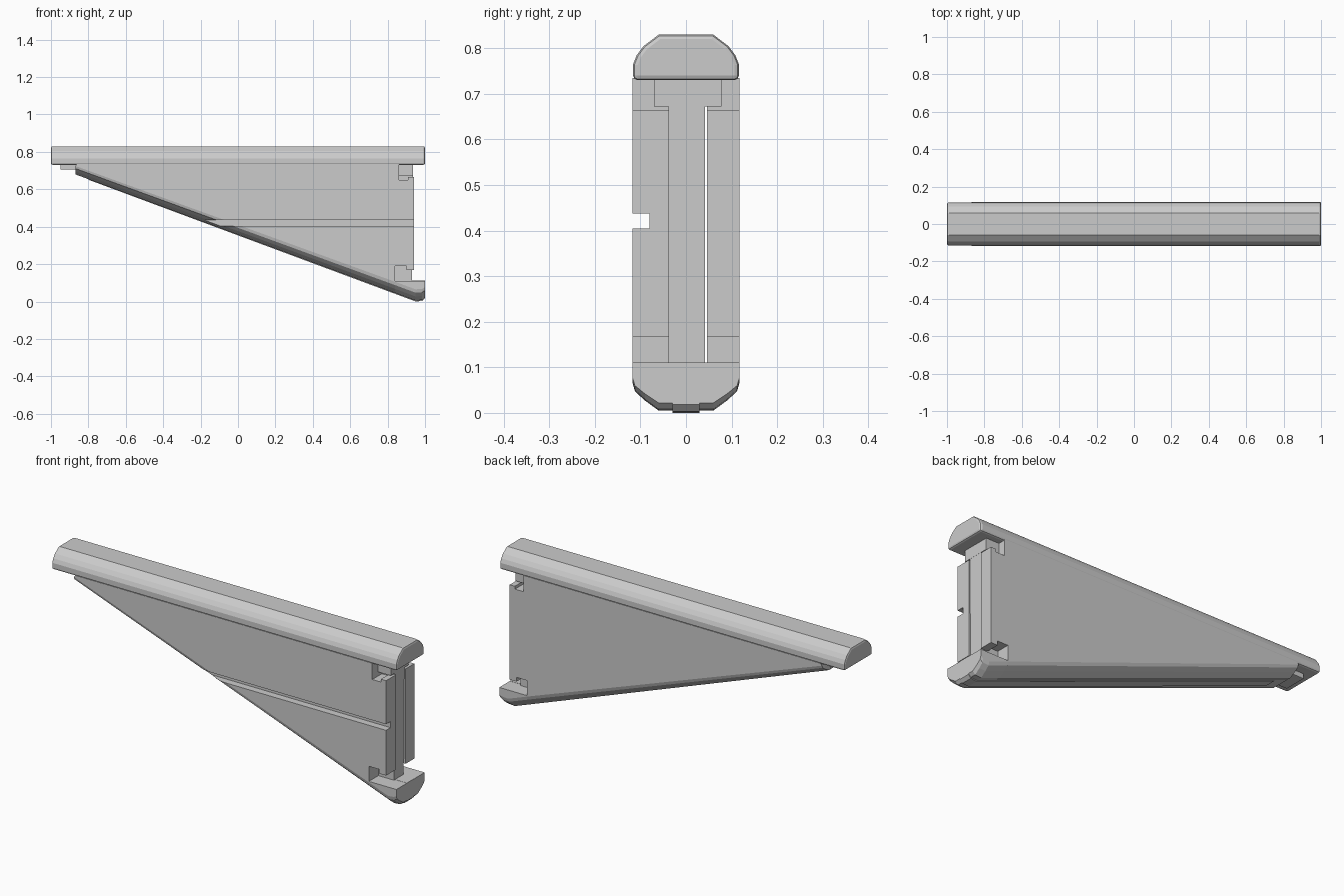
import bpy, bmesh

if "Cube" in bpy.data.objects:
    bpy.data.objects.remove(bpy.data.objects["Cube"])

# (y, lift of lower edge): rounded chamfer shared by panels and foot
CHAMFER = [(0.117, 0.06), (0.112, 0.042), (0.09, 0.022), (0.06, 0.0)]
SLOPE = -0.371


def diag(x):
    return 0.68 + SLOPE * (x + 0.87)


def finish(name, bm):
    bmesh.ops.recalc_face_normals(bm, faces=bm.faces)
    me = bpy.data.meshes.new(name)
    bm.to_mesh(me)
    bm.free()
    ob = bpy.data.objects.new(name, me)
    bpy.context.collection.objects.link(ob)
    return ob


def loft(name, rings):
    """Skin a list of equal-length 3D loops and cap both ends."""
    bm = bmesh.new()
    loops = [[bm.verts.new(p) for p in r] for r in rings]
    n = len(loops[0])
    for a, b in zip(loops, loops[1:]):
        for i in range(n):
            j = (i + 1) % n
            bm.faces.new((a[i], a[j], b[j], b[i]))
    bm.faces.new(loops[0])
    bm.faces.new(loops[-1])
    return finish(name, bm)


def box(name, x0, x1, y0, y1, z0, z1):
    sec = [(y0, z0), (y1, z0), (y1, z1), (y0, z1)]
    return loft(name, [[(x, y, z) for y, z in sec] for x in (x0, x1)])


def bevel(ob, w, angle=1.0):
    m = ob.modifiers.new("bevel", 'BEVEL')
    m.width = w
    m.segments = 2
    m.limit_method = 'ANGLE'
    m.angle_limit = angle


def layers(name, outline, ys):
    return loft(name, [[(x, y, z) for x, z in outline(d)] for y, d in ys])


# Top rail with chamfered upper edges
half = [(0.116, 0.73), (0.116, 0.765), (0.108, 0.785), (0.093, 0.805), (0.06, 0.83)]
sec = half + [(-y, z) for y, z in reversed(half)]
rail = loft("top_rail", [[(x, y, z) for y, z in sec] for x in (-1, 1)])
bevel(rail, 0.01)


# Side panels, notched at the top and bottom of the wide end
def panel_outline(d):
    return [(-0.86, 0.735), (-0.87, diag(-0.87) + 0.75 * d), (0.84, diag(0.84) + d),
            (0.84, 0.19), (0.9, 0.19), (0.9, 0.168), (0.94, 0.168),
            (0.94, 0.665), (0.91, 0.665), (0.91, 0.65), (0.86, 0.65), (0.86, 0.735)]


front = layers("front_panel", panel_outline, [(-y, d) for y, d in CHAMFER] + [(-0.037, 0)])
back = layers("back_panel", panel_outline, CHAMFER + [(0.046, 0)])

# Horizontal groove in the front panel
cutter = box("groove_cutter", -0.6, 1.2, -0.3, -0.08, 0.405, 0.437)
cutter.hide_render = True
m = front.modifiers.new("groove", 'BOOLEAN')
m.operation = 'DIFFERENCE'
m.solver = 'EXACT'
m.object = cutter
bpy.context.view_layer.objects.active = front
bpy.ops.object.modifier_apply(modifier=m.name)
bpy.data.objects.remove(cutter)


# Central web between the panels, and its wider head under the rail
def core_outline(d):
    return [(-0.86, 0.735), (-0.87, diag(-0.87)), (0.93, diag(0.93)), (0.935, 0.735)]


layers("central_web", core_outline, [(-0.038, 0), (0.042, 0)])
box("web_head", 0.6, 0.935, -0.07, 0.078, 0.672, 0.735)


# Foot at the low end
def foot_outline(d):
    return [(0.84, diag(0.84) + d), (0.95, 0.005 + d), (0.985, 0.008 + d),
            (1.0, 0.022 + 0.9 * d), (1.0, 0.111), (0.84, 0.111)]


foot_ys = [(-y, d) for y, d in CHAMFER] + CHAMFER[::-1]
layers("foot", foot_outline, foot_ys)


# Thin raised strip along the sloping underside and round the foot
def strip_outline(d):
    return [(-0.8, diag(-0.8) - 0.003), (0.95, 0.0), (0.985, 0.003), (1.0, 0.018),
            (1.0, 0.112), (0.93, 0.112), (0.9, 0.06), (-0.8, diag(-0.8) + 0.03)]


layers("underside_strip", strip_outline, [(-0.03, 0), (0.03, 0)])

# Tab under the rail at the narrow end
bevel(box("end_tab", -0.95, -0.8, -0.06, 0.06, 0.705, 0.735), 0.004)
